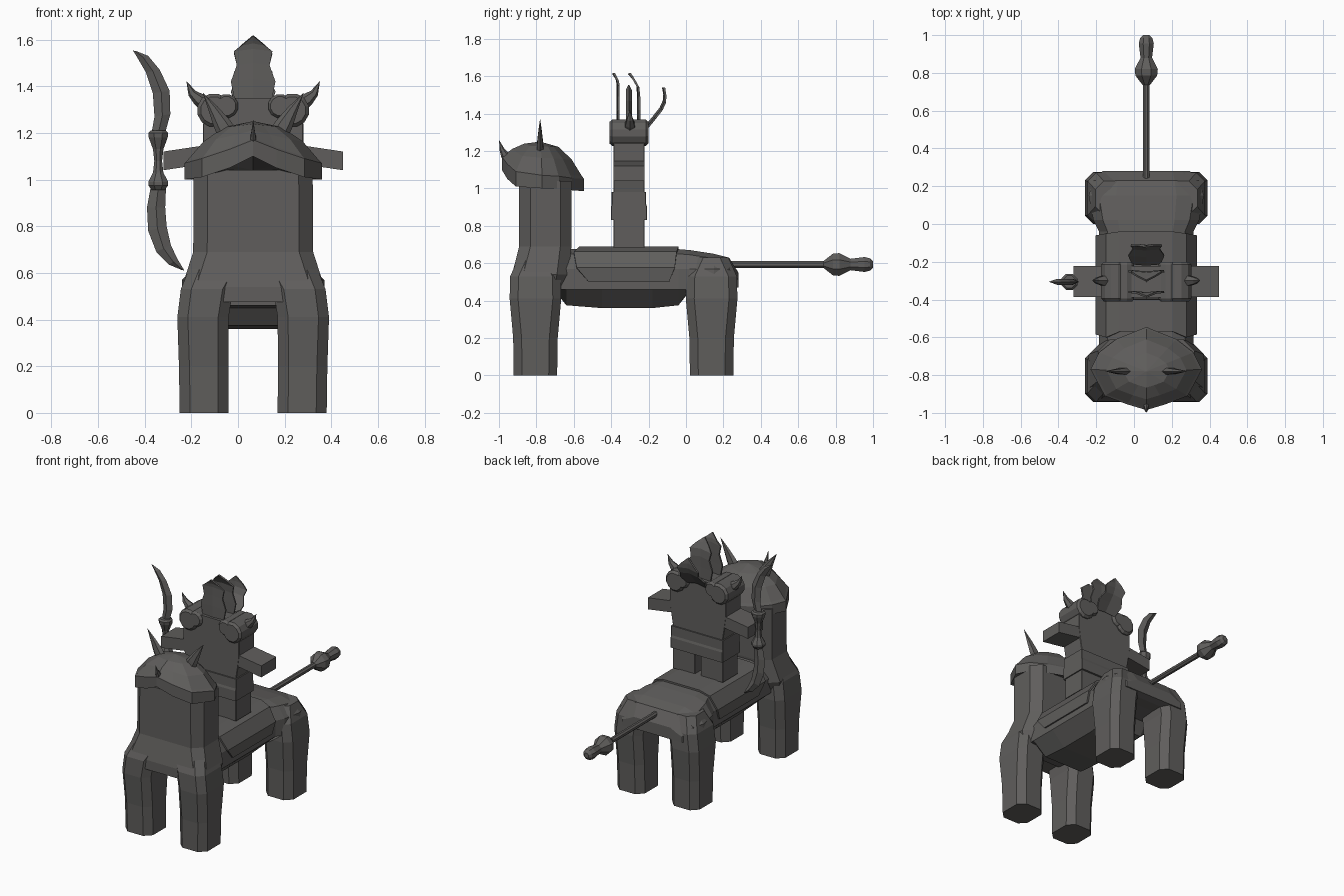
import bpy, bmesh, math
from mathutils import Vector

if "Cube" in bpy.data.objects:
    bpy.data.objects.remove(bpy.data.objects["Cube"])

CX = 0.065          # centre line of mount and rider
RY = -0.305         # rider depth centre

mat = bpy.data.materials.new("dark warm grey")
mat.diffuse_color = (0.115, 0.111, 0.107, 1)
mat.use_nodes = True
mat.node_tree.nodes["Principled BSDF"].inputs["Base Color"].default_value = mat.diffuse_color


def finish(name, bm, solid=0):
    bmesh.ops.remove_doubles(bm, verts=bm.verts, dist=1e-5)
    bmesh.ops.recalc_face_normals(bm, faces=bm.faces)
    me = bpy.data.meshes.new(name)
    bm.to_mesh(me)
    bm.free()
    me.materials.append(mat)
    ob = bpy.data.objects.new(name, me)
    bpy.context.collection.objects.link(ob)
    if solid:
        m = ob.modifiers.new("thickness", 'SOLIDIFY')
        m.thickness = solid
        m.offset = 0
    return ob


def loft(name, rings, closed=True, cap=True, solid=0):
    """Skin a row of rings that all have the same number of points."""
    bm = bmesh.new()
    vr = [[bm.verts.new(p) for p in r] for r in rings]
    n = len(rings[0])
    for a, b in zip(vr, vr[1:]):
        for i in range(n if closed else n - 1):
            j = (i + 1) % n
            bm.faces.new((a[i], a[j], b[j], b[i]))
    if closed and cap:
        bm.faces.new(vr[0])
        bm.faces.new(vr[-1])
    return finish(name, bm, solid)


def rect(cx, cy, hx, hy, z, ch):
    """Rectangle with chamfered corners (8 points)."""
    return [(cx + x, cy + y, z) for x, y in (
        (hx, -hy + ch), (hx, hy - ch), (hx - ch, hy), (-hx + ch, hy),
        (-hx, hy - ch), (-hx, -hy + ch), (-hx + ch, -hy), (hx - ch, -hy))]


def lathe(name, prof, centre, axis, n=8):
    """prof = (position along axis, radius)."""
    rings = []
    for t, r in prof:
        ring = []
        for k in range(n):
            a = 2 * math.pi * (k + 0.5) / n
            u, v = r * math.cos(a), r * math.sin(a)
            ring.append((centre[0] + u, t, centre[1] + v) if axis == 'Y'
                        else (centre[0] + u, centre[1] + v, t))
        rings.append(ring)
    return loft(name, rings)


def horn(name, pts, rad, flat=1.0):
    """Tapered horn along points; flat squashes it in y."""
    pts = [Vector(p) for p in pts]
    rings = []
    for i, (p, r) in enumerate(zip(pts, rad)):
        d = (pts[min(i + 1, len(pts) - 1)] - pts[max(i - 1, 0)]).normalized()
        if abs(d.x) > 0.01:
            v = Vector((0, 1, 0))
        else:
            v = Vector((1, 0, 0))
        u = d.cross(v).normalized()
        rings.append([p + u * r * math.cos(k * math.pi / 3) + v * r * flat * math.sin(k * math.pi / 3)
                      for k in range(6)])
    return loft(name, rings)


# --- mount body: (y, wide half width, top z, belly z, top half width)
rings = []
for y, w, zt, zb, tw in ((-0.80, 0.25, 0.675, 0.46, 0.14), (-0.70, 0.25, 0.675, 0.45, 0.14),
                         (-0.64, 0.25, 0.675, 0.375, 0.14), (-0.45, 0.25, 0.675, 0.36, 0.14),
                         (-0.18, 0.25, 0.675, 0.36, 0.14), (-0.04, 0.25, 0.675, 0.375, 0.14),
                         (0.02, 0.28, 0.67, 0.45, 0.15), (0.15, 0.305, 0.65, 0.46, 0.16),
                         (0.23, 0.28, 0.63, 0.46, 0.15), (0.28, 0.23, 0.55, 0.47, 0.14)):
    half = [(0.15, zb), (w, 0.46 + (0.01 if y > 0.25 else 0)), (w, min(0.57, zt - 0.04)), (w * 0.82, zt - 0.025), (tw, zt)]
    rings.append([(CX + x, y, z) for x, z in half] + [(CX - x, y, z) for x, z in reversed(half)])
loft("mount_body", rings)

# --- legs
for s, sn in ((-1, "left"), (1, "right")):
    for cy, fn in ((-0.805, "front"), (0.137, "back")):
        loft(f"{fn}_leg_{sn}", [rect(CX + s * ox, cy, hx, hy, z, 0.045) for z, ox, hx, hy in (
            (0, 0.21, 0.105, 0.116), (0.2, 0.212, 0.106, 0.119), (0.41, 0.215, 0.11, 0.138),
            (0.53, 0.198, 0.112, 0.135), (0.63, 0.15, 0.12, 0.09))])

# --- chest and neck
loft("chest_and_neck", [rect(CX, cy, hx, hy, z, 0.06) for z, cy, hx, hy in (
    (0.475, -0.785, 0.28, 0.145), (0.54, -0.78, 0.305, 0.15), (0.69, -0.752, 0.257, 0.14),
    (1.04, -0.752, 0.255, 0.14))])

# --- helmet-like head: half plan (x, y, rim bottom, rim top)
plan = [(0, -0.545, 0.985, 1.05), (0.16, -0.61, 0.99, 1.055), (0.25, -0.68, 1.0, 1.065),
        (0.295, -0.77, 1.0, 1.07), (0.22, -0.91, 1.01, 1.09), (0.10, -0.955, 1.05, 1.13),
        (0, -0.985, 1.10, 1.17)]
plan += [(-x, y, a, b) for x, y, a, b in plan[-2:0:-1]]
AY = -0.78


def dome(scale, lift):
    return [(CX + x * scale, AY + (y - AY) * scale, b + (1.25 - b) * lift) for x, y, a, b in plan]


loft("head_dome", [[(CX, AY, 1.04)] * len(plan),
                   [(CX + x * 0.95, AY + (y - AY) * 0.95, a + 0.01) for x, y, a, b in plan],
                   [(CX + x, y, a) for x, y, a, b in plan],
                   dome(1, 0), dome(0.95, 0.08), dome(0.72, 0.52), dome(0.42, 0.86), dome(0, 1)], cap=False)

# --- horns on the head
for s, sn in ((-1, "left"), (1, "right")):
    horn(f"head_horn_{sn}", [(CX + s * x, AY, z) for x, z in
                             ((0.10, 1.18), (0.135, 1.24), (0.17, 1.30), (0.215, 1.37))],
         (0.045, 0.037, 0.022, 0.001), 0.5)
horn("nose_horn", [(CX, -0.94, 1.15), (CX, -0.97, 1.18), (CX, -0.985, 1.21), (CX, -0.998, 1.255)],
     (0.03, 0.022, 0.013, 0.001), 0.6)

# --- saddle cloth
side = [(0.255, 0.5), (0.262, 0.575), (0.21, 0.658), (0.14, 0.683)]


def cloth(ys):
    h = [(x, y, z) for (x, z), y in zip(side, ys)]
    return [(CX + x, y, z) for x, y, z in h] + [(CX - x, y, z) for x, y, z in reversed(h)]


loft("saddle_cloth", [cloth((-0.52, -0.585, -0.6, -0.57)), cloth((-0.09, -0.06, -0.05, -0.04))],
     closed=False, solid=0.012)

# --- tail with mace end
lathe("tail_rod", [(0.2, 0.019), (0.76, 0.019)], (CX, 0.593), 'Y')
lathe("tail_mace", [(0.735, 0.02), (0.785, 0.062), (0.82, 0.066), (0.88, 0.033),
                    (0.955, 0.043), (0.985, 0.035), (1.0, 0.018)], (CX, 0.593), 'Y')

# --- rider: legs, skirt, torso, collar
for s, sn in ((-1, "left"), (1, "right")):
    loft(f"rider_leg_{sn}", [rect(CX + s * 0.107, RY, 0.085, 0.083, z, 0.003) for z in (0.685, 0.86)])
loft("rider_skirt", [rect(CX, RY, hx, hy, z, 0.003) for z, hx, hy in
                     ((0.83, 0.2, 0.097), (0.9, 0.2, 0.097), (0.915, 0.2, 0.092), (0.98, 0.2, 0.092))])
loft("rider_torso", [rect(CX, RY, hx, 0.083, z, 0.003) for z, hx in
                     ((0.97, 0.19), (1.06, 0.205), (1.13, 0.215), (1.24, 0.215), (1.30, 0.13), (1.35, 0.085))])

for s, sn in ((-1, "left"), (1, "right")):
    # arms slope gently down and outward
    loft(f"rider_arm_{sn}", [[(CX + s * x, RY + y, z + dz) for y, dz in
                              ((-0.082, 0), (0.082, 0), (0.082, 0.08), (-0.082, 0.08))]
                             for x, z in ((0.15, 1.075), (0.385, 1.04))])
    # curled shoulder pads with a spike
    for nm, ox, z, r in (("shoulder_roll", 0.168, 1.297, 0.073), ("shoulder_curl", 0.115, 1.315, 0.052)):
        lathe(f"{nm}_{sn}", [(-0.41, r * 0.8), (-0.395, r), (-0.215, r), (-0.2, r * 0.8)],
              (CX + s * ox, z), 'Y', 12)
    horn(f"shoulder_spike_{sn}", [(CX + s * x, -0.30, z) for x, z in
                                  ((0.20, 1.32), (0.235, 1.345), (0.262, 1.37), (0.285, 1.42))],
         (0.035, 0.028, 0.018, 0.001))

# --- flame-shaped crest plates: rows of (y, z, half width)
plates = {
    "crest_front": [(-0.36, 1.33), (-0.36, 1.43), (-0.36, 1.50), (-0.36, 1.56), (-0.365, 1.585), (-0.385, 1.615)],
    "crest_middle": [(-0.25, 1.33), (-0.25, 1.43), (-0.25, 1.50), (-0.255, 1.55), (-0.275, 1.585), (-0.30, 1.615)],
    "crest_back": [(-0.21, 1.33), (-0.165, 1.385), (-0.13, 1.43), (-0.112, 1.47), (-0.11, 1.505), (-0.117, 1.54)],
}
widths = (0.075, 0.095, 0.07, 0.082, 0.05, 0.002)
for nm, path in plates.items():
    loft(nm, [[(CX - w, y, z - 0.01 * (w > 0.01)), (CX, y - 0.006, z), (CX + w, y, z - 0.01 * (w > 0.01))]
              for (y, z), w in zip(path, widths)], closed=False, solid=0.011)

# --- double-bladed weapon in the left hand
WX, WY = -0.342, -0.306
lathe("weapon_grip", [(0.955, 0.03), (0.975, 0.046), (0.99, 0.046), (1.03, 0.024), (1.08, 0.018),
                      (1.13, 0.024), (1.18, 0.044), (1.2, 0.046), (1.21, 0.035)], (WX, WY), 'Z')
blades = {  # rows of (z left, x left, z right, x right)
    "upper_blade": [(1.19, -0.372, 1.19, -0.315), (1.27, -0.358, 1.28, -0.29), (1.37, -0.365, 1.38, -0.293),
                    (1.46, -0.395, 1.47, -0.335), (1.52, -0.43, 1.53, -0.385), (1.553, -0.45, 1.55, -0.435)],
    "lower_blade": [(0.98, -0.372, 0.98, -0.308), (0.88, -0.39, 0.88, -0.312), (0.78, -0.385, 0.8, -0.306),
                    (0.69, -0.35, 0.72, -0.288), (0.635, -0.295, 0.66, -0.26), (0.612, -0.24, 0.61, -0.23)],
}
for nm, rows in blades.items():
    rings = []
    for i, (zl, xl, zr, xr) in enumerate(rows):
        t = 0.016 if i < 5 else 0.003
        mx, mz = (xl + xr) / 2, (zl + zr) / 2
        rings.append([(xl, WY, zl), (mx, WY - t, mz), (xr, WY, zr), (mx, WY + t, mz)])
    loft(nm, rings)
